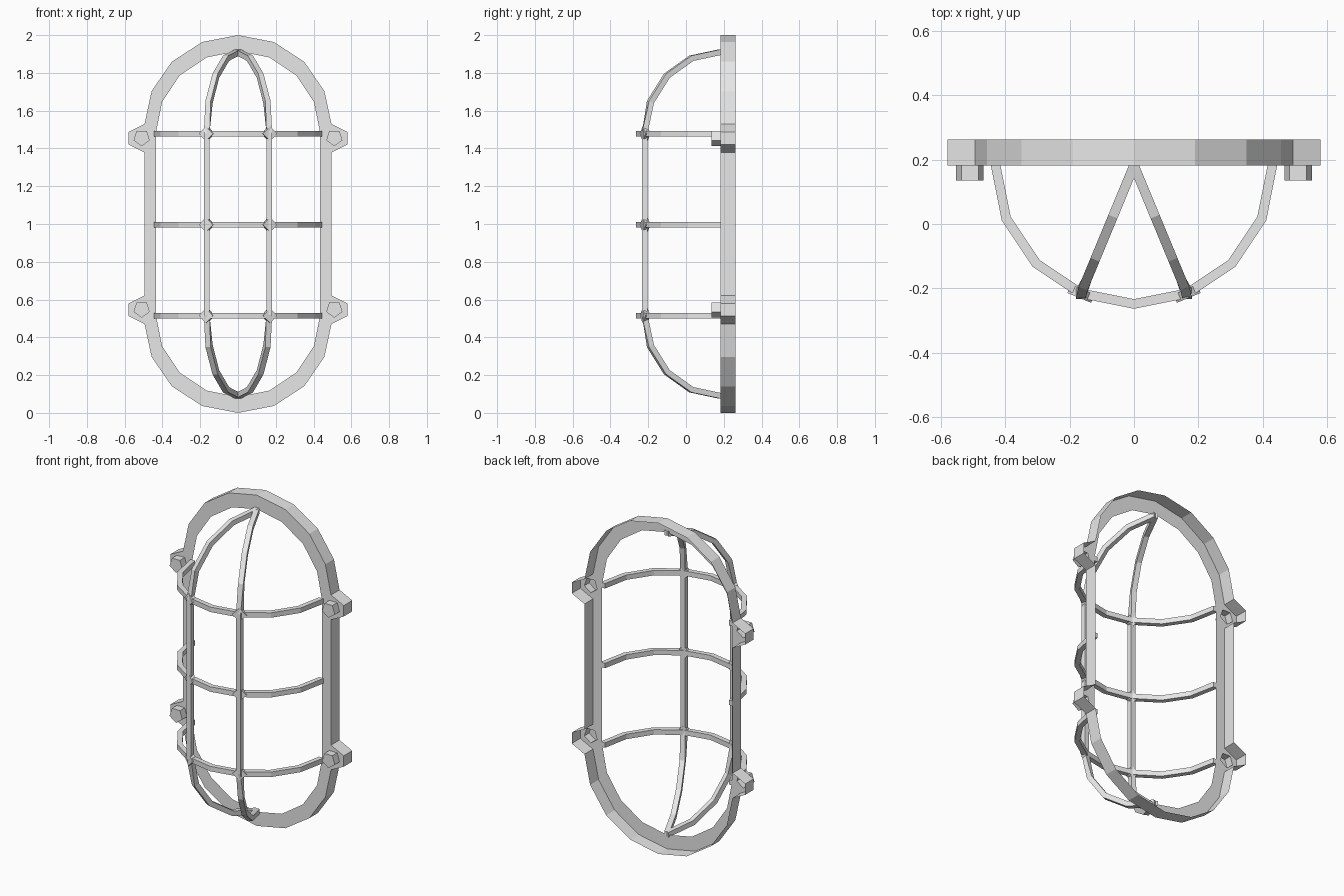
import bpy, bmesh
from math import sin, cos, pi
from mathutils import Vector

cube = bpy.data.objects.get("Cube")
if cube:
    bpy.data.objects.remove(cube, do_unlink=True)

metal = bpy.data.materials.new("light grey metal")
metal.use_nodes = True
grey = (0.8, 0.8, 0.8, 1)
metal.diffuse_color = grey
metal.node_tree.nodes["Principled BSDF"].inputs["Base Color"].default_value = grey

FACE, BACK = 0.1815, 0.263      # front and back of the rim
UP = Vector((0, 0, 1))
FORWARD = Vector((0, -1, 0))
STEP = pi / 8
LUG = 0.454                     # lug height above and below the middle


def finish(name, bm):
    bmesh.ops.recalc_face_normals(bm, faces=bm.faces[:])
    mesh = bpy.data.meshes.new(name)
    bm.to_mesh(mesh)
    bm.free()
    mesh.materials.append(metal)
    bpy.context.collection.objects.link(bpy.data.objects.new(name, mesh))


def loft(name, sections):
    """Join equal cross-sections into a capped bar."""
    bm = bmesh.new()
    rings = [[bm.verts.new(p) for p in s] for s in sections]
    for a, b in zip(rings, rings[1:]):
        for j in range(len(a)):
            k = (j + 1) % len(a)
            bm.faces.new((a[j], a[k], b[k], b[j]))
    bm.faces.new(rings[0])
    bm.faces.new(rings[-1])
    finish(name, bm)


def square(centre, out, side, half):
    return [centre + out * half * i + side * half * j
            for i, j in ((-1, -1), (1, -1), (1, 1), (-1, 1))]


def full_outline(quarter, top):
    """Mirror a quarter outline about the middle of the rim."""
    upper = quarter + [(0, top)] + [(-x, z) for x, z in reversed(quarter)]
    return [(x, 1 + z) for x, z in upper + [(-x, -z) for x, z in upper]]


def arc(width, base, height, first):
    return [(width * cos(i * STEP), base + height * sin(i * STEP))
            for i in range(first, 4)]


# Rim: open-backed shell with lugs in its outline and hollow five-sided bolts
lug = [(0.495, LUG - 0.075), (0.58, LUG - 0.033),
       (0.58, LUG + 0.033), (0.495, LUG + 0.075)]
outer = full_outline(lug + arc(0.495, 0.52, 0.48, 1), 1)
inner = full_outline(arc(0.435, 0.48, 0.435, 0), 0.915)
bolts = [[(sx * 0.51 + 0.045 * sin(i * 2 * pi / 5),
           1.003 + sz * LUG - 0.045 * cos(i * 2 * pi / 5)) for i in range(5)]
         for sx in (1, -1) for sz in (1, -1)]

bm = bmesh.new()


def ring(points):
    verts = [bm.verts.new((x, FACE, z)) for x, z in points]
    edges = [bm.edges.new((v, verts[i - 1])) for i, v in enumerate(verts)]
    return verts, edges


def wall(verts, y):
    far = [bm.verts.new((v.co.x, y, v.co.z)) for v in verts]
    for i in range(len(verts)):
        bm.faces.new((verts[i - 1], verts[i], far[i], far[i - 1]))
    return far


outer_verts, edges = ring(outer)
edges += ring(inner)[1]
bolt_rings = []
for points in bolts:
    verts, bolt_edges = ring(points)
    bolt_rings.append(verts)
    edges += bolt_edges
bmesh.ops.triangle_fill(bm, use_beauty=True, edges=edges, normal=FORWARD)
wall(outer_verts, BACK)
for verts in bolt_rings:
    bm.faces.new(wall(verts, FACE - 0.046))
finish("rim_with_lugs_and_bolts", bm)

# Horizontal guard hoops
levels = (("lower", 0.515), ("middle", 0.996), ("upper", 1.478))
for label, z in levels:
    rows = []
    for i in range(-4, 5):
        out = Vector((sin(i * STEP), -cos(i * STEP), 0))
        rows.append(square(Vector((0, FACE, z)) + out * 0.43, out, UP, 0.015))
    loft(label + "_hoop", rows)

# Vertical guard bars, curving in to meet at the top and bottom of the rim
for label, sign in (("left", 1), ("right", -1)):
    axis = Vector((sign * sin(STEP), -cos(STEP), 0))
    side = axis.cross(UP)
    rows = []
    for end in (1, -1):
        for i in (range(4, -1, -1) if end > 0 else range(5)):
            a = i * STEP
            facing = axis if i else FORWARD
            centre = (Vector((0, FACE, 1 + end * 0.483))
                      + axis * 0.433 * cos(a) + UP * end * 0.427 * sin(a))
            rows.append(square(centre, facing * cos(a) + UP * end * sin(a),
                               facing.cross(UP), 0.015))
    loft(label + "_bar", rows)

    # Small diamond webs where bars cross hoops
    for level, z in levels:
        c = Vector((0, FACE, z)) + axis * 0.431
        rows = [[c + axis * d + v * 0.04 for v in (side, UP, -side, -UP)]
                for d in (-0.014, 0.014)]
        loft(label + "_" + level + "_joint", rows)
